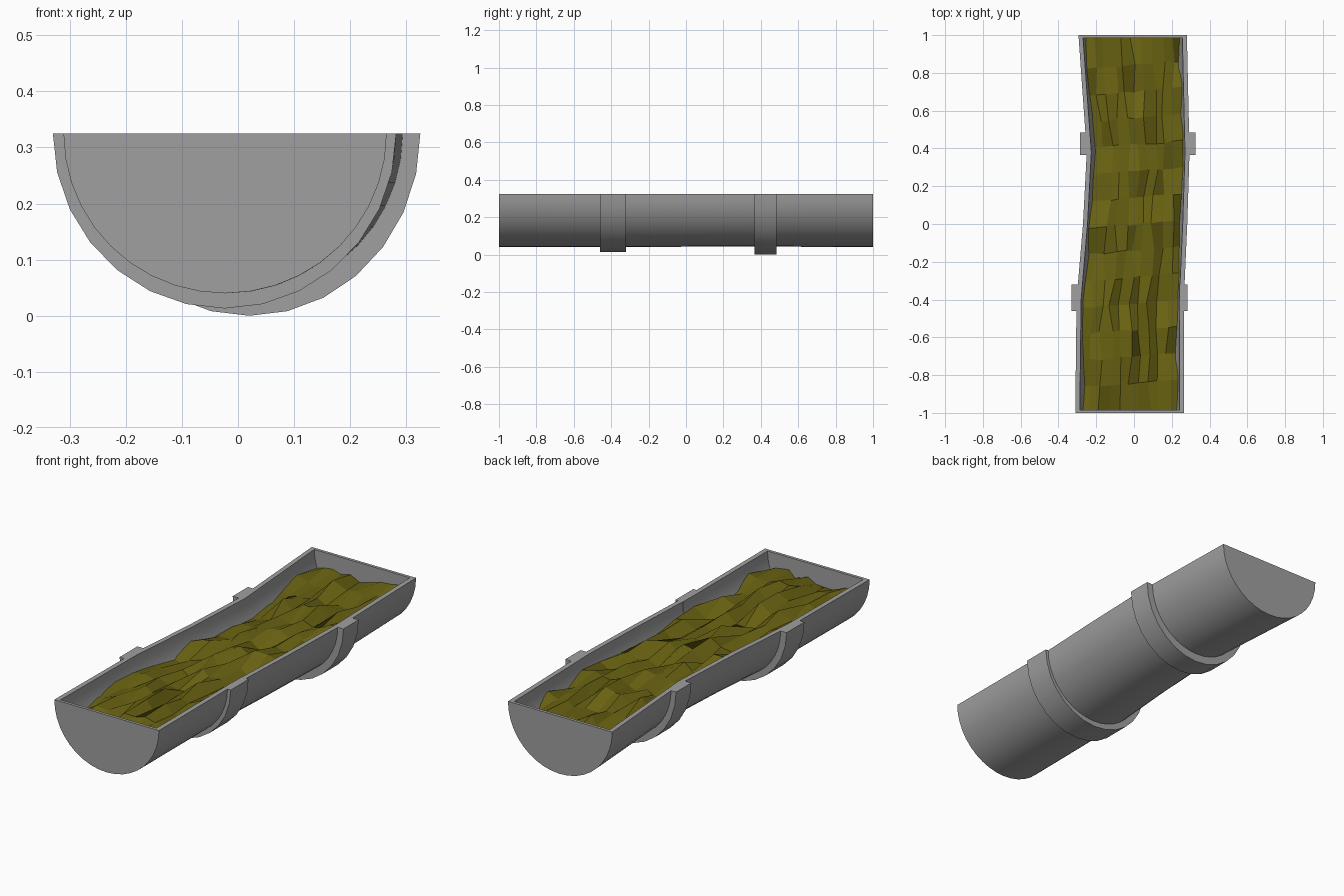
import bpy, bmesh, math, random

if "Cube" in bpy.data.objects:
    bpy.data.objects.remove(bpy.data.objects["Cube"])

random.seed(7)
RIM = 0.325


def material(name, color):
    m = bpy.data.materials.new(name)
    m.diffuse_color = (*color, 1)
    m.use_nodes = True
    m.node_tree.nodes["Principled BSDF"].inputs["Base Color"].default_value = m.diffuse_color
    return m


grey = material("grey_metal", (0.35, 0.35, 0.35))
straw = material("olive_hay", (0.145, 0.125, 0.006))


def finish(name, bm, mat, angle=None):
    bmesh.ops.recalc_face_normals(bm, faces=bm.faces[:])
    me = bpy.data.meshes.new(name)
    bm.to_mesh(me)
    bm.free()
    ob = bpy.data.objects.new(name, me)
    bpy.context.collection.objects.link(ob)
    me.materials.append(mat)
    if angle:
        bpy.context.view_layer.objects.active = ob
        ob.select_set(True)
        bpy.ops.object.shade_smooth_by_angle(angle=math.radians(angle))
        ob.select_set(False)
    return ob


def half_ring(bm, y, cx, half, depth, n):
    """Half ellipse hanging from the rim, left to right."""
    return [bm.verts.new((cx - half * math.cos(math.pi * i / n), y,
                          RIM - depth * math.sin(math.pi * i / n)))
            for i in range(n + 1)]


def loft(bm, rings):
    for a, b in zip(rings, rings[1:]):
        for i in range(len(a) - 1):
            bm.faces.new((a[i], a[i + 1], b[i + 1], b[i]))


def shell(name, sections, inner_sections, n, angle):
    """Hollow half pipe with closed ends and a flat rim."""
    bm = bmesh.new()
    out = [half_ring(bm, *s, n) for s in sections]
    inn = [half_ring(bm, *s, n) for s in inner_sections]
    for rings in (out, inn):
        loft(bm, rings)
        bm.faces.new(rings[0])
        bm.faces.new(rings[-1])
    for k in range(len(out) - 1):
        for e in (0, -1):
            bm.faces.new((out[k][e], out[k + 1][e], inn[k + 1][e], inn[k][e]))
    for k in (0, -1):
        bm.faces.new((out[k][0], out[k][-1], inn[k][-1], inn[k][0]))
    return finish(name, bm, grey, angle)


# slightly crooked trough: y, centre x, half width, depth
path = [(-1.0, -0.023, 0.288, 0.285), (-0.40, -0.020, 0.284, 0.285),
        (0.0, 0.006, 0.276, 0.283), (0.38, 0.022, 0.272, 0.282),
        (1.0, -0.007, 0.287, 0.285)]
inside = [(max(-0.985, min(0.985, y)), cx, h - 0.024, d - 0.024)
          for y, cx, h, d in path]
shell("trough", path, inside, 20, 40)


# straps wrapped round the outside
def band(name, y0, y1, cx, half, depth):
    bm = bmesh.new()
    n = 14
    specs = [(y0, half - 0.04, depth - 0.045), (y0, half, depth),
             (y1, half, depth), (y1, half - 0.04, depth - 0.045)]
    rings = [half_ring(bm, y, cx, h, d, n) for y, h, d in specs]
    loft(bm, rings + [rings[0]])
    for e in (0, -1):
        bm.faces.new([r[e] for r in rings])
    finish(name, bm, grey, 40)


band("front_band", -0.46, -0.32, -0.024, 0.306, 0.312)
band("back_band", 0.365, 0.485, 0.020, 0.305, 0.325)


# lumpy hay filling, following the bend of the trough
def centre(y):
    for a, b in zip(path, path[1:]):
        if y <= b[0]:
            t = (y - a[0]) / (b[0] - a[0])
            return a[1] + t * (b[1] - a[1]), a[2] + t * (b[2] - a[2])
    return path[-1][1], path[-1][2]


rows, cols = 14, 10
bm = bmesh.new()
grid = []
for r in range(rows + 1):
    line = []
    for c in range(cols + 1):
        u = c / cols * 2 - 1
        y = -0.984 + 1.968 * r / rows
        if 0 < r < rows:
            y += 0.02 * u + random.uniform(-0.006, 0.006)
        cx, half = centre(y)
        if 0 < c < cols:
            u += random.uniform(-0.06, 0.06)
        z = 0.262 - 0.02 * u * u + random.uniform(-0.035, 0.035)
        line.append(bm.verts.new((cx + u * (half - 0.032), y, z)))
    grid.append(line)
loft(bm, grid)
finish("hay", bm, straw)
